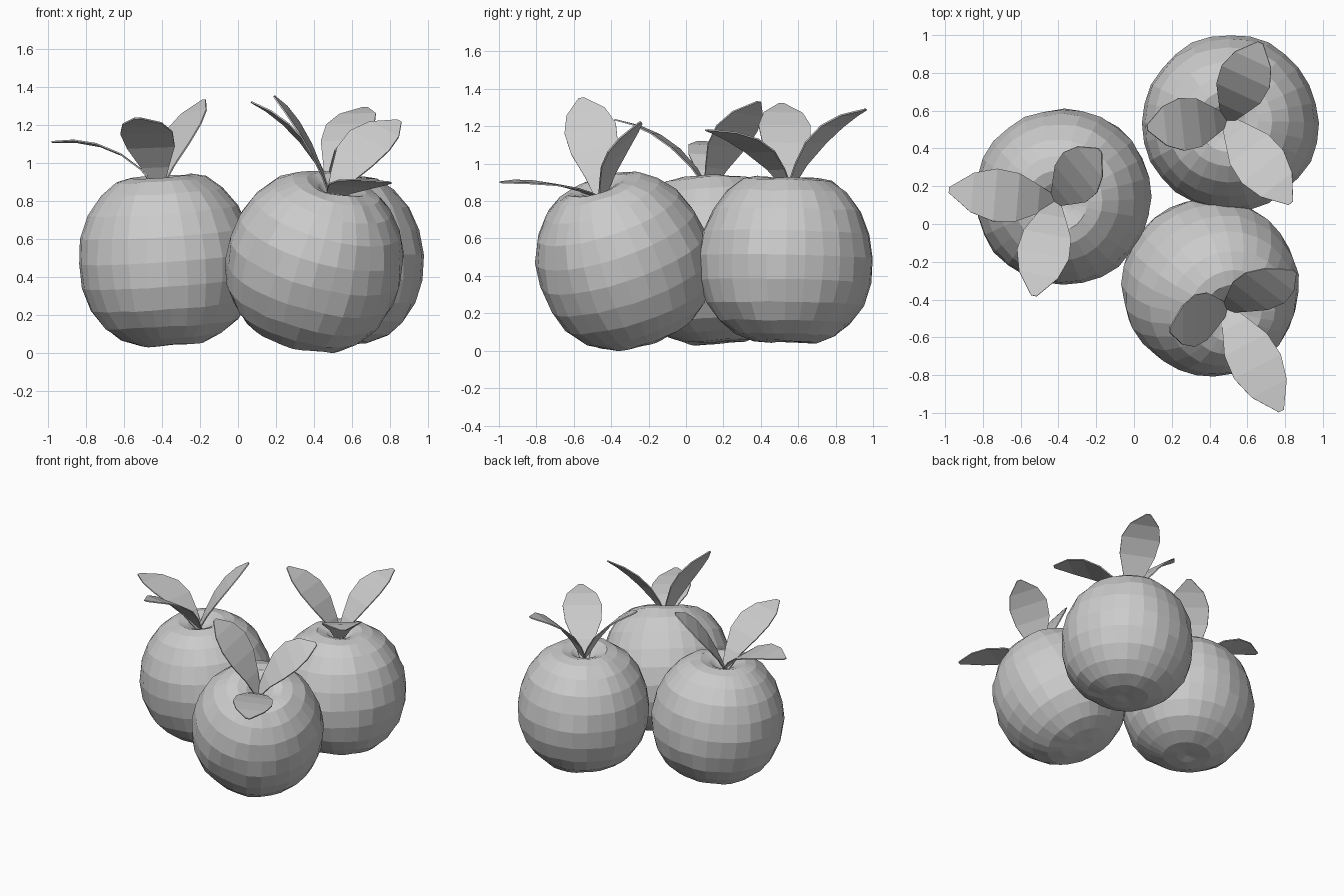
import bpy, bmesh, math
from mathutils import Vector, noise

if "Cube" in bpy.data.objects:
    bpy.data.objects.remove(bpy.data.objects["Cube"])

SEGS = 28
# fruit half-section: radius, height from the fruit centre
PROFILE = [(.05, .385), (.095, .42), (.16, .442), (.235, .425), (.32, .363), (.395, .265),
           (.445, .145), (.465, .015), (.455, -.115), (.415, -.235), (.35, -.33),
           (.265, -.397), (.165, -.435), (.07, -.44)]
# leaf half-widths from base to tip
LEAF_T = [0, .2, .42, .63, .82, 1]
LEAF_W = [.03, .075, .128, .14, .105, .015]


def finish(bm, name):
    bmesh.ops.recalc_face_normals(bm, faces=bm.faces)
    me = bpy.data.meshes.new(name)
    bm.to_mesh(me)
    bm.free()
    ob = bpy.data.objects.new(name, me)
    bpy.context.collection.objects.link(ob)
    return ob


def fruit(name, centre, axis, seed):
    bm = bmesh.new()
    turn = Vector((0, 0, 1)).rotation_difference(Vector(axis).normalized())

    def place(p):
        # slight lumpiness of the skin
        lump = 1.005 + .028 * noise.noise(p * 8 + Vector((seed, seed * 2, 0)))
        return turn @ (p * lump) + Vector(centre)

    rings = []
    for r, z in PROFILE:
        rings.append([bm.verts.new(place(Vector((r * math.cos(a), r * math.sin(a), z))))
                      for a in (2 * math.pi * i / SEGS for i in range(SEGS))])
    for a, b in zip(rings, rings[1:]):
        for i in range(SEGS):
            j = (i + 1) % SEGS
            bm.faces.new((a[i], a[j], b[j], b[i]))
    # dimple and underside caps
    for ring, z in ((rings[0], .37), (rings[-1], -.435)):
        pole = bm.verts.new(place(Vector((0, 0, z))))
        for i in range(SEGS):
            bm.faces.new((ring[i], ring[(i + 1) % SEGS], pole))
    finish(bm, name)


def leaf(name, base, tip, rise, tilt, axis):
    # arched ribbon: rise = height gained early on, tilt = sideways roll
    base, tip = Vector(base), Vector(tip)
    d = tip - base
    ctrl = base + Vector((d.x * .36, d.y * .36, d.z * rise))
    side = Vector(axis).cross(Vector((d.x, d.y, 0))).normalized()
    side.z += tilt
    side = (side - side.project(d)).normalized()
    bm = bmesh.new()
    rows = []
    for t, w in zip(LEAF_T, LEAF_W):
        c = base * (1 - t) ** 2 + ctrl * 2 * t * (1 - t) + tip * t * t
        rows.append([bm.verts.new(c - side * w), bm.verts.new(c + side * w)])
    for a, b in zip(rows, rows[1:]):
        bm.faces.new((a[0], a[1], b[1], b[0]))
    ob = finish(bm, name)
    mod = ob.modifiers.new("thickness", 'SOLIDIFY')
    mod.thickness = .008
    mod.offset = 0


# name, centre, stem axis, leaf base, leaves (tip, early rise, tilt)
FRUITS = [
    ("left", (-.375, .145, .485), (-.07, -.05, 1), (-.42, .12, .86),
     [((-.98, .18, 1.11), 1.15, .12), ((-.53, -.38, 1.235), .85, 0),
      ((-.18, .39, 1.33), .65, -.3)]),
    ("back", (.51, .535, .485), (-.03, .02, 1), (.49, .55, .86),
     [((.07, .51, 1.32), .75, 0), ((.67, .96, 1.29), .85, 0), ((.83, .11, 1.18), .95, 0)]),
    ("front", (.405, -.335, .475), (.28, -.34, 1), (.49, -.45, .81),
     [((.19, -.56, 1.35), .65, -.4), ((.85, -.25, 1.22), .75, .4),
      ((.78, -.99, .90), 1.2, 0)]),
]
for n, (name, centre, axis, base, leaves) in enumerate(FRUITS):
    fruit(name + "_fruit", centre, axis, n * 3.7 + 1.3)
    for k, (tip, rise, tilt) in enumerate(leaves):
        leaf(f"{name}_leaf_{k + 1}", base, tip, rise, tilt, axis)
